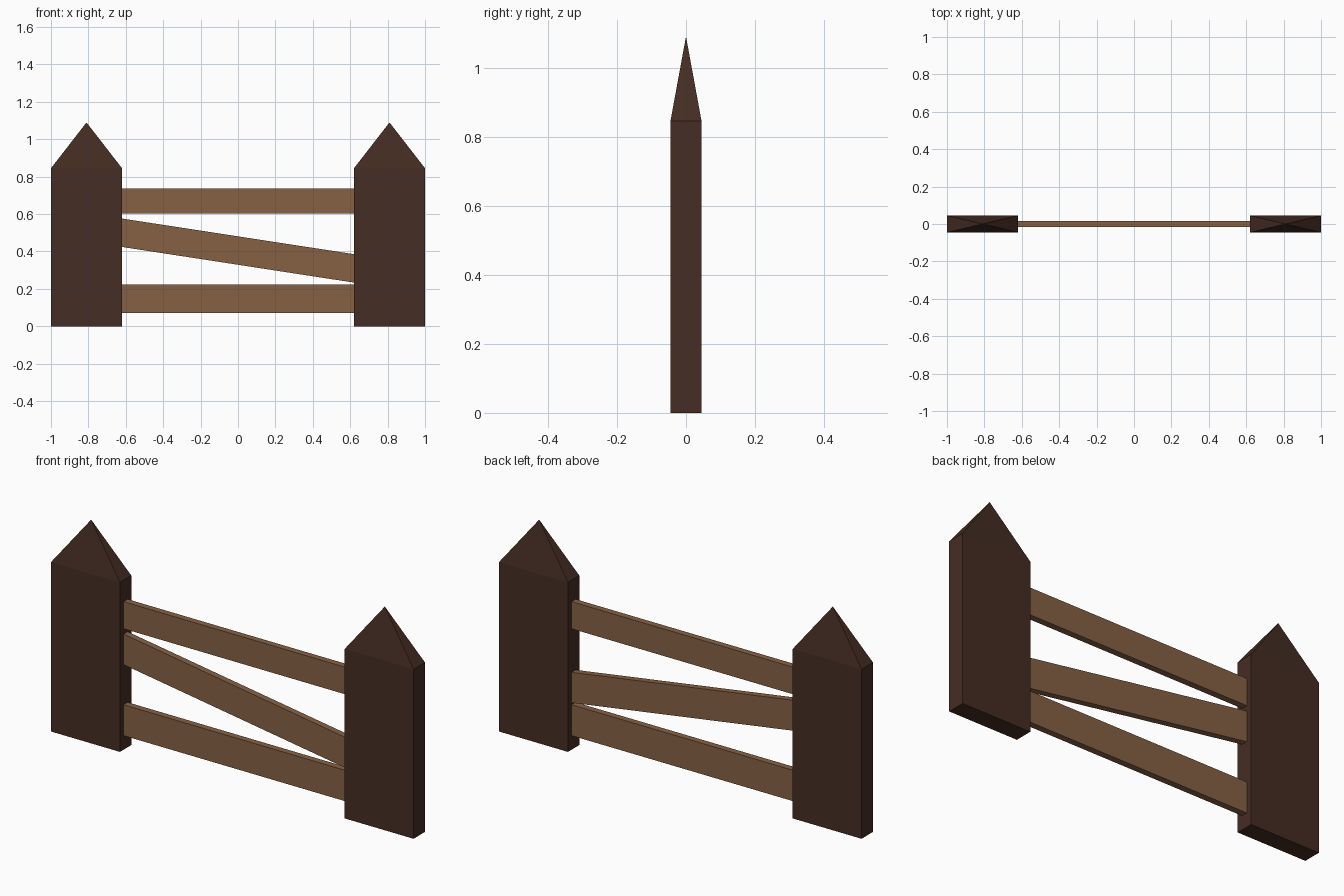
import bpy

if "Cube" in bpy.data.objects:
    bpy.data.objects.remove(bpy.data.objects["Cube"])


def material(name, color):
    m = bpy.data.materials.new(name)
    m.diffuse_color = (*color, 1)
    m.use_nodes = True
    m.node_tree.nodes["Principled BSDF"].inputs["Base Color"].default_value = m.diffuse_color
    return m


def make(name, verts, faces, mat):
    mesh = bpy.data.meshes.new(name)
    mesh.from_pydata(verts, [], faces)
    mesh.materials.append(mat)
    obj = bpy.data.objects.new(name, mesh)
    bpy.context.collection.objects.link(obj)
    return obj


SIDES = [(0, 1, 5, 4), (1, 2, 6, 5), (2, 3, 7, 6), (3, 0, 4, 7)]
dark = material("dark_wood", (0.06, 0.026, 0.017))
light = material("light_wood", (0.24, 0.12, 0.058))


# Flat post with a four-sided pointed top
def post(name, cx, w=0.19, d=0.045, shoulder=0.845, tip=1.09):
    ring = [(cx - w, -d), (cx + w, -d), (cx + w, d), (cx - w, d)]
    verts = [(x, y, z) for z in (0, shoulder) for x, y in ring] + [(cx, 0, tip)]
    roof = [(4 + i, 4 + (i + 1) % 4, 8) for i in range(4)]
    make(name, verts, SIDES + roof + [(3, 2, 1, 0)], dark)


# Rail between the posts, given by its bottom height at each end
def rail(name, z_left, z_right, height, x=0.625, d=0.016):
    ends = [(-x, -d, z_left), (x, -d, z_right), (x, d, z_right), (-x, d, z_left)]
    verts = [(a, b, c + h) for h in (0, height) for a, b, c in ends]
    make(name, verts, SIDES + [(3, 2, 1, 0), (4, 5, 6, 7)], light)


post("left_post", -0.81)
post("right_post", 0.81)
rail("top_rail", 0.603, 0.603, 0.135)
rail("slanted_rail", 0.425, 0.233, 0.152)
rail("bottom_rail", 0.07, 0.07, 0.154)
